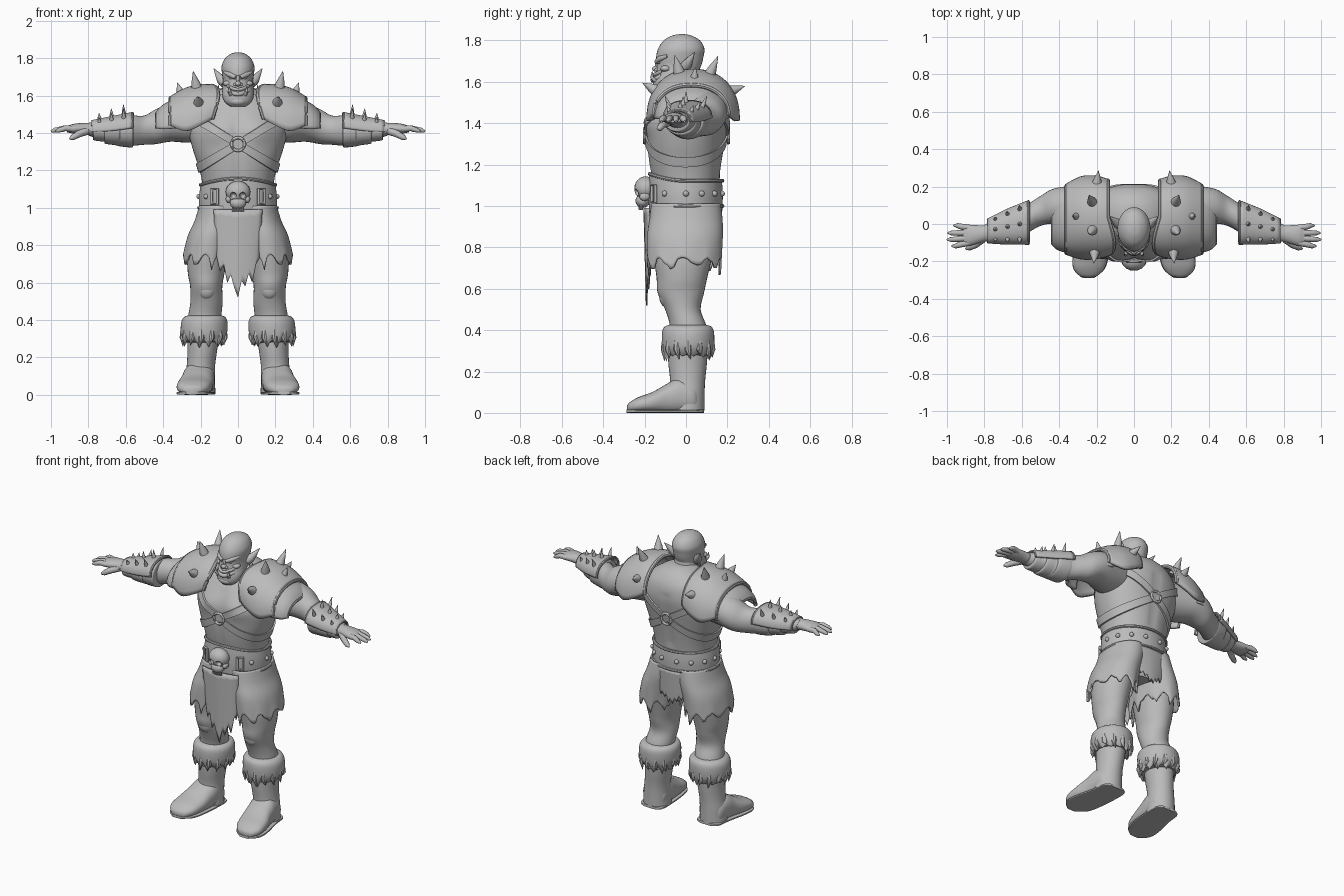
import bpy, bmesh, math, random
from mathutils import Vector as V

random.seed(4)
grey = bpy.data.materials.new("plain grey")
grey.diffuse_color = (0.5, 0.5, 0.5, 1)


def finish(name, bm, mirror=False, solid=0, angle=40):
    bmesh.ops.recalc_face_normals(bm, faces=bm.faces)
    me = bpy.data.meshes.new(name)
    bm.to_mesh(me)
    bm.free()
    me.materials.append(grey)
    me.shade_smooth()
    me.set_sharp_from_angle(angle=math.radians(angle))
    ob = bpy.data.objects.new(name, me)
    bpy.context.collection.objects.link(ob)
    if solid:
        m = ob.modifiers.new("thickness", 'SOLIDIFY')
        m.thickness, m.offset = solid, 0
    if mirror:
        ob.modifiers.new("mirror", 'MIRROR').merge_threshold = 1e-5
    return ob


def add_skin(bm, rings, wrap=True, loop=False, caps=True):
    vs = [[bm.verts.new(p) for p in r] for r in rings]
    n, k = len(vs[0]), len(vs)
    for i in range(k if loop else k - 1):
        a, b = vs[i], vs[(i + 1) % k]
        for j in range(n if wrap else n - 1):
            bm.faces.new((a[j], a[(j + 1) % n], b[(j + 1) % n], b[j]))
    if caps and wrap and not loop:
        bm.faces.new(vs[0])
        bm.faces.new(vs[-1])


def skin(name, rings, wrap=True, loop=False, caps=True, **kw):
    bm = bmesh.new()
    add_skin(bm, rings, wrap, loop, caps)
    return finish(name, bm, **kw)


def dense(secs, k=5):
    out = []
    for i in range(len(secs) - 1):
        q = [secs[max(i - 1, 0)], secs[i], secs[i + 1], secs[min(i + 2, len(secs) - 1)]]
        for s in range(k):
            t = s / k
            out.append([0.5 * (2 * b + (c - a) * t + (2 * a - 5 * b + 4 * c - d) * t * t
                               + (3 * b - a - 3 * c + d) * t ** 3) for a, b, c, d in zip(*q)])
    return out + [list(secs[-1])]


def power(v, e):
    return math.copysign(abs(v) ** e, v)


def loft(name, axis, secs, n=32, e=1.0, post=None, caps=True, **kw):
    """Each section: position on axis, two centre coordinates, two radii."""
    rings = []
    for t, c1, c2, r1, r2 in dense(secs):
        ring = []
        for j in range(n):
            a = 2 * math.pi * j / n
            u, v = c1 + r1 * power(math.cos(a), e), c2 + r2 * power(math.sin(a), e)
            p = V({'z': (u, v, t), 'x': (t, u, v), 'y': (u, t, v)}[axis])
            ring.append(post(p, j) if post else p)
        rings.append(ring)
    return skin(name, rings, caps=caps, **kw)


def tube_rings(pts, radii, n, loop=False):
    pts, rings, k = [V(p) for p in pts], [], len(pts)
    for i, p in enumerate(pts):
        t = (pts[(i + 1) % k] - pts[i - 1]) if loop else pts[min(i + 1, k - 1)] - pts[max(i - 1, 0)]
        t.normalize()
        s = t.cross(V((0, 0, 1)) if abs(t.z) < 0.9 else V((0, 1, 0))).normalized()
        w = s.cross(t)
        r = radii[i] if isinstance(radii, (list, tuple)) else radii
        rings.append([p + r * (s * math.cos(2 * math.pi * j / n) + w * math.sin(2 * math.pi * j / n))
                      for j in range(n)])
    return rings


def tubes(name, items, n=10, loop=False, **kw):
    bm = bmesh.new()
    for pts, radii in items:
        add_skin(bm, tube_rings(pts, radii, n, loop), loop=loop)
    return finish(name, bm, **kw)


def spikes(name, items, **kw):
    tubes(name, [([V(b) - (V(t) - V(b)) * 0.15, V(b).lerp(V(t), 0.35), t], [r, r * 0.72, 0.001])
                 for b, t, r in items], n=12, **kw)


def balls(name, items, **kw):
    bm = bmesh.new()
    for loc, sc in items:
        for v in bmesh.ops.create_uvsphere(bm, u_segments=20, v_segments=12, radius=1)['verts']:
            v.co = V([v.co[i] * sc[i] + loc[i] for i in range(3)])
    return finish(name, bm, **kw)


def arch(name, secs, solid, e=0.85, n=28, bow=0):
    """Curved plate; each section: x, centre y, half depth, top z, bottom z. Bow swings the front inner edge inward."""
    rows = [[V((x - bow * max(0, (.27 - x) / .14) * max(0, math.sin(math.pi * (2 * j / n - 1))),
                cy + ry * power(math.cos(math.pi * j / n), e),
                bot + (top - bot) * abs(math.sin(math.pi * j / n)) ** e)) for j in range(n + 1)]
            for x, cy, ry, top, bot in dense(secs, 4)]
    skin(name, rows, wrap=False, mirror=True, solid=solid)
    return rows


# Torso, with chest muscles pushed out of the front
torso = [(.82, 0, 0, .12, .12), (.92, 0, 0, .17, .15), (1.0, 0, 0, .188, .16), (1.1, 0, 0, .187, .16),
         (1.2, 0, -.003, .205, .175), (1.3, 0, .0, .238, .188), (1.4, 0, .012, .262, .195),
         (1.48, 0, .03, .25, .185), (1.56, 0, .05, .2, .15), (1.62, 0, .05, .12, .105), (1.645, 0, .045, .06, .06)]


def muscle(p, j=0):
    g = math.exp(-((abs(p.x) - .11) / .075) ** 2 - ((p.z - 1.41) / .06) ** 2)
    groove = .008 * math.exp(-(p.x / .02) ** 2) * (1.15 < p.z < 1.5)
    p.y += (groove - .024 * g) if p.y < 0 else -groove
    return p


loft("torso", 'z', torso, n=64, e=.92, post=muscle)
body = dense(torso)


def on_body(a, z, off):
    i = max(k for k in range(len(body) - 1) if body[k][0] <= z)
    f = (z - body[i][0]) / (body[i + 1][0] - body[i][0])
    _, cx, cy, rx, ry = [p + (q - p) * f for p, q in zip(body[i], body[i + 1])]
    return muscle(V((cx + (rx + off) * power(math.cos(a), .92), cy + (ry + off) * power(math.sin(a), .92), z)))


# Crossed straps and their ring
for side, label in ((1, "left_strap"), (-1, "right_strap")):
    rings = []
    for i in range(80):
        a, z = 2 * math.pi * i / 80, 1.34
        for _ in range(4):
            z = 1.34 - side * .62 * on_body(a, z, 0).x
        rings.append([on_body(a, z + dz, o) for dz, o in ((-.024, -.01), (-.024, .01), (.024, .01), (.024, -.01))])
    skin(label, rings, loop=True)
for y, label in ((-.2, "front_ring"), (.205, "back_ring")):
    tubes(label, [([(.035 * math.cos(a * .3927), y, 1.34 + .035 * math.sin(a * .3927)) for a in range(16)], .008)],
          loop=True)

# Neck and head
loft("neck", 'z', [(1.48, 0, .03, .15, .13), (1.58, 0, .01, .1, .1), (1.64, 0, -.005, .072, .075), (1.72, 0, 0, .06, .065)])
loft("head", 'z', [(1.54, 0, -.105, .04, .035), (1.565, 0, -.1, .07, .056), (1.6, 0, -.075, .084, .084),
                   (1.64, 0, -.048, .083, .1), (1.68, 0, -.034, .081, .108), (1.72, 0, -.03, .086, .114),
                   (1.76, 0, -.023, .087, .112), (1.80, 0, -.02, .068, .088), (1.824, 0, -.02, .036, .046),
                   (1.831, 0, -.02, .006, .008)])
tubes("brow", [([(.072, -.09, 1.725), (.045, -.126, 1.712), (.012, -.142, 1.697)], [.008, .014, .012])], mirror=True)
balls("nose", [((0, -.146, 1.663), (.016, .018, .014)), ((0, -.138, 1.685), (.01, .013, .026)),
               ((.015, -.14, 1.658), (.01, .013, .009)), ((-.015, -.14, 1.658), (.01, .013, .009))])
balls("cheek", [((.055, -.098, 1.664), (.026, .026, .016)), ((.036, -.13, 1.693), (.012, .008, .006))], mirror=True)
tubes("lips", [([(x * .0135, -.16 + .045 * (x / 4) ** 2, z + .0012 * x * x) for x in range(-4, 5)], r)
               for z, r in ((1.608, .012), (1.632, .009))])
balls("chin", [((0, -.13, 1.568), (.045, .032, .025))])
tubes("tusk", [([(.038, -.15, 1.605), (.046, -.165, 1.622), (.05, -.163, 1.652)], [.011, .009, .001])], mirror=True)
tubes("ear", [([(.07, -.01, 1.665), (.09, .005, 1.685), (.108, .022, 1.712), (.13, .042, 1.745)],
               [.026, .026, .015, .001])], mirror=True)
tubes("earring", [([(.093 + .012 * math.cos(a * .628), 0, 1.648 + .014 * math.sin(a * .628)) for a in range(10)], .003)],
      n=6, loop=True, mirror=True)

# Arms, wraps and hands
loft("arm", 'x', [(.16, .05, 1.465, .11, .11), (.27, .06, 1.46, .125, .112), (.36, .085, 1.455, .115, .102),
                  (.44, .092, 1.433, .093, .093), (.5, .07, 1.415, .08, .078), (.56, .035, 1.412, .078, .08),
                  (.64, -.008, 1.405, .085, .075), (.72, -.025, 1.412, .068, .052), (.8, -.05, 1.42, .045, .034)], mirror=True)
for i, (x0, x1, y, r, h) in enumerate([(.56, .65, .01, .098, .086), (.63, .715, -.012, .085, .074), (.695, .775, -.03, .068, .055)]):
    loft(f"forearm_wrap_{i + 1}", 'x', [(x0, y, 1.408, r * .9, h * .9), (x0 + .01, y, 1.408, r, h),
         (x1 - .01, y - .012, 1.41, r * .93, h * .93), (x1, y - .012, 1.41, r * .8, h * .8)], mirror=True)
loft("palm", 'x', [(.77, -.047, 1.42, .04, .033), (.83, -.055, 1.422, .048, .031), (.88, -.06, 1.422, .056, .026),
                   (.915, -.06, 1.42, .05, .016)], mirror=True)
tubes("fingers", [([(.88, y, 1.421), (.925, (y + ty) / 2, 1.425), (tx - .02, ty, 1.415), (tx, ty, 1.408)], [.017, .016, .013, .005])
                  for y, ty, tx in ((-.02, -.008, .965), (-.048, -.048, .995), (-.075, -.083, 1.0), (-.1, -.118, .975))]
      + [([(.81, -.08, 1.41), (.85, -.112, 1.395), (.885, -.128, 1.375), (.9, -.133, 1.368)], [.022, .019, .015, .005])], mirror=True)

# Bracer plate with rows of spikes
rows = arch("bracer", [(.565, .008, .112, 1.505, 1.425), (.68, -.015, .088, 1.482, 1.41), (.78, -.037, .06, 1.462, 1.405)], .014)
tubes("bracer_rim", [(rows[0], .008), (rows[-1], .007)], n=8, mirror=True)
spikes("bracer_spikes", [((x, c + s * w, z - .02 * abs(s)), (x + .003, c + s * w * 1.35, z + h - .02 * abs(s)), .014)
                         for x, c, w, z, h in ((.61, 0, .075, 1.492, .06), (.675, -.014, .062, 1.48, .05), (.74, -.028, .048, 1.466, .04))
                         for s in (-1, 0, 1)], mirror=True)

# Shoulder armour in two layers with rims and spikes
rows = arch("shoulder_plate", [(.14, .035, .195, 1.65, 1.475), (.2, .035, .212, 1.65, 1.44), (.28, .033, .212, 1.63, 1.41),
                               (.36, .025, .18, 1.585, 1.44)], .022, e=.92, bow=.035)
tubes("shoulder_plate_rim", [(rows[0], .013), (rows[-1], .012)], n=8, mirror=True)
rows = arch("lower_shoulder_plate", [(.33, .025, .175, 1.58, 1.425), (.4, .022, .155, 1.54, 1.42), (.432, .02, .125, 1.505, 1.425)],
            .02, e=.92)
tubes("lower_shoulder_rim", [(rows[-1], .011)], n=8, mirror=True)
spikes("shoulder_spikes", [((.21, -.14, 1.555), (.215, -.21, 1.595), .033), ((.22, -.03, 1.635), (.24, -.055, 1.73), .032),
                           ((.22, .11, 1.625), (.24, .155, 1.725), .032), ((.2, .2, 1.55), (.19, .285, 1.58), .033),
                           ((.305, .04, 1.61), (.325, .045, 1.67), .024)], mirror=True)


# Belt, rising and dipping at the front
def belt_shape(p, j=0):
    w = max(0, -p.y / .18) ** 2
    p.z += w * (.035 if p.z > 1.06 else -.035) * min(1, abs(p.z - 1.06) / .04)
    return p


loft("belt", 'z', [(.995, 0, 0, .208, .176), (1.06, 0, -.002, .208, .18), (1.125, 0, -.002, .2, .175)], n=64, post=belt_shape)
tubes("belt_rims", [([belt_shape(V((r * math.cos(a * .0982), d * math.sin(a * .0982), z))) for a in range(64)], .009)
                    for r, d, z in ((.209, .177, 1.0), (.201, .176, 1.122))], n=8, loop=True)
balls("belt_studs", [((.208 * math.cos(a), .18 * math.sin(a), 1.06), (.014,) * 3)
                     for a in [math.radians(d) for d in (-35, 0, 25, 50, 75, 105, 130, 155, 180, 215)]])
tubes("belt_loop", [([(.11, -.165, 1.02), (.11, -.165, 1.1), (.14, -.148, 1.1), (.14, -.148, 1.02)], .008)], loop=True, mirror=True)

# Skull buckle
skull = balls("skull_buckle", [((0, -.195, 1.085), (.066, .055, .058))])
sockets = balls("socket_cutter", [((.026, -.25, 1.065), (.018, .035, .018)), ((-.026, -.25, 1.065), (.018, .035, .018))])
sockets.hide_render = True
sockets.hide_viewport = True
cut = skull.modifiers.new("sockets", 'BOOLEAN')
cut.object, cut.operation = sockets, 'DIFFERENCE'
balls("skull_jaw", [((0, -.21, 1.025), (.044, .034, .034)), ((.05, -.2, 1.045), (.016, .025, .02)), ((-.05, -.2, 1.045), (.016, .025, .02))])
tubes("skull_teeth", [([(x * .013, -.226 + abs(x) * .004, 1.03), (x * .013, -.222 + abs(x) * .004, .98)], [.009, .006]) for x in range(-2, 3)], n=8)

# Legs, ragged shorts and boots
loft("leg", 'z', [(.95, .11, 0, .085, .13), (.85, .14, -.01, .11, .15), (.75, .163, -.015, .108, .14), (.65, .17, -.02, .098, .122),
                  (.58, .17, -.025, .086, .112), (.5, .168, -.015, .086, .086), (.42, .178, .01, .088, .088), (.34, .185, .01, .085, .092)], mirror=True)
balls("kneecap", [((.168, -.095, .565), (.048, .035, .055))], mirror=True)
tear = [(0, .01, .022, .04, .055, .03, .008)[j % 7] * random.uniform(.5, 1.5) for j in range(64)]


def ragged(p, j):
    if p.z < .82:
        f = (.82 - p.z) / .06
        p.z -= tear[j] * f
        p.x += .1 * tear[j] * f * (p.x - .165)
    return p


loft("shorts", 'z', [(1.01, .095, 0, .108, .163), (.93, .115, 0, .112, .172), (.85, .143, -.005, .12, .178), (.75, .166, -.008, .123, .174)],
     n=64, post=ragged, caps=False, mirror=True, solid=.01)
for label, s, h, top, w, ends in (
        ("front_cloth", -1, .202, .99, .13, (.74, .66, .7, .6, .64, .57, .52, .61, .58, .65, .6, .7, .73)),
        ("back_cloth", 1, .172, .99, .1, (.84, .8, .83, .79, .81, .77, .8, .77, .82, .8, .83, .81, .85))):
    skin(label, [[V((w * (i / 6 - 1) * (1 - .12 * f), s * (h - 1.3 * (w * (i / 6 - 1)) ** 2 - .012 * f), top + (z - top) * f))
                  for i, z in enumerate(ends)] for f in [k / 10 for k in range(11)]], wrap=False, solid=.008)
loft("boot_shaft", 'z', [(.38, .185, .01, .09, .1), (.25, .19, .008, .08, .094), (.16, .198, .008, .076, .085), (.1, .203, .005, .08, .085),
                         (.012, .205, .003, .084, .086)], mirror=True)


def floor(p, j):
    p.z = max(p.z, 0.008)
    return p


loft("boot_foot", 'y', [(.07, .203, .06, .04, .05), (.04, .205, .07, .078, .075), (-.03, .21, .08, .086, .09), (-.09, .217, .066, .088, .076),
                        (-.16, .23, .05, .094, .052), (-.23, .24, .038, .086, .038), (-.272, .243, .028, .055, .024), (-.285, .245, .022, .02, .014)],
     e=.85, post=floor, mirror=True)
loft("sole", 'y', [(.088, .203, .008, .045, .008), (.06, .205, .008, .08, .008), (-.03, .21, .008, .088, .008), (-.16, .23, .008, .096, .008),
                   (-.24, .24, .008, .084, .008), (-.288, .245, .008, .033, .008)], e=.4, mirror=True)
fringe = [(.0, .012, .03, .012)[j % 4] * random.uniform(.5, 1.4) for j in range(48)]


def furry(p, j):
    if p.z < .34:
        p.z -= fringe[j] * min(1, (.34 - p.z) / .04)
    return p


loft("fur_cuff", 'z', [(.29, .182, .01, .098, .106), (.325, .182, .01, .122, .124), (.385, .18, .01, .124, .126), (.415, .178, .01, .11, .115),
                       (.425, .178, .01, .085, .09)], n=48, post=furry, mirror=True)
tubes("fur_tufts", [([(.182 + .106 * math.cos(a), .01 + .108 * math.sin(a), .345), (.182 + .114 * math.cos(a), .01 + .117 * math.sin(a), .305),
                      (.182 + .113 * math.cos(a + .1), .01 + .117 * math.sin(a + .1), .262 + random.uniform(-.012, .02))], [.02, .016, .001])
                    for a in [k * math.tau / 13 for k in range(13)]], n=8, mirror=True)
